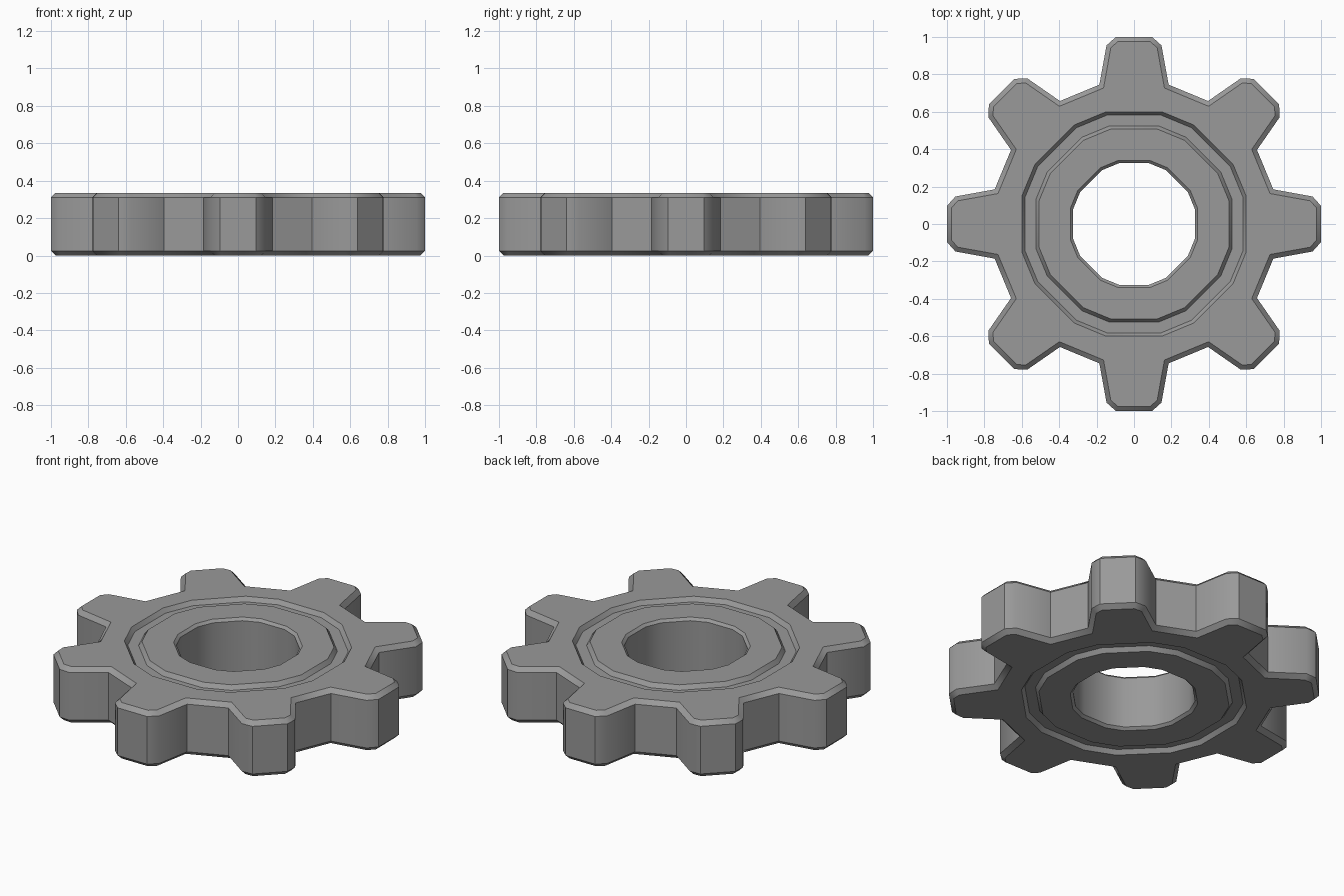
import bpy, bmesh, math
from mathutils import Vector

if "Cube" in bpy.data.objects:
    bpy.data.objects.remove(bpy.data.objects["Cube"])

H = 0.335          # gear thickness
BEVEL = 0.025      # edge bevel
ROOT_R = 0.768     # radius at tooth roots
HALF = math.radians(13.95)
TEETH = 8

steel = bpy.data.materials.new("steel_grey")
steel.diffuse_color = (0.32, 0.32, 0.32, 1)
steel.use_nodes = True
steel.node_tree.nodes["Principled BSDF"].inputs["Base Color"].default_value = steel.diffuse_color

# One tooth pointing along +x, counter-clockwise
TOOTH = [(0.745, -0.185), (0.955, -0.147), (1.0, -0.097),
         (1.0, 0.097), (0.955, 0.147), (0.745, 0.185)]


def outline():
    pts = []
    for k in range(TEETH):
        a = k * math.tau / TEETH
        for x, y in TOOTH:
            pts.append(Vector((x * math.cos(a) - y * math.sin(a),
                               x * math.sin(a) + y * math.cos(a))))
    return pts


def inset(pts, d):
    # Mitred inward offset of a counter-clockwise outline
    out = []
    n = len(pts)
    for i in range(n):
        e1 = (pts[i] - pts[i - 1]).normalized()
        e2 = (pts[(i + 1) % n] - pts[i]).normalized()
        n1, n2 = Vector((-e1.y, e1.x)), Vector((-e2.y, e2.x))
        out.append(pts[i] + (n1 + n2) * d / (1 + n1.dot(n2)))
    return out


def ring(apothem):
    # 16-sided ring whose corners line up with the tooth roots
    r = apothem / math.cos(HALF)
    return [Vector((r * math.cos(a), r * math.sin(a)))
            for k in range(TEETH)
            for a in (k * math.tau / TEETH - HALF, k * math.tau / TEETH + HALF)]


bm = bmesh.new()


def loop(pts, z):
    return [bm.verts.new((p.x, p.y, z)) for p in pts]


def bridge(a, b):
    n = len(a)
    for i in range(n):
        j = (i + 1) % n
        bm.faces.new((a[i], a[j], b[j], b[i]))


sides, bores = [], []
for s in (1, -1):
    def z(depth):
        return H / 2 + s * (H / 2 - depth)

    # Toothed rim with bevelled edge
    wall = loop(outline(), z(BEVEL))
    rim = loop(inset(outline(), BEVEL), z(0))
    bridge(wall, rim)

    # Circular groove, inner flange and bevelled bore
    rings = [loop(ring(r), z(d)) for r, d in
             ((0.60, 0), (0.582, 0.025), (0.525, 0.025), (0.507, 0),
              (0.34, 0), (0.325, 0.015))]
    for a, b in zip(rings, rings[1:]):
        bridge(a, b)

    # Flat face between groove and rim: tooth plates and valley quads
    g = rings[0]
    n = len(rim)
    for k in range(TEETH):
        t = rim[6 * k:6 * k + 6]
        bm.faces.new((g[2 * k], t[0], t[5], g[2 * k + 1]))
        bm.faces.new(t)
        bm.faces.new((g[2 * k + 1], t[5], rim[(6 * k + 6) % n], g[(2 * k + 2) % 16]))
    sides.append(wall)
    bores.append(rings[-1])

# Outer tooth walls and bore wall
bridge(*sides)
bridge(*bores)
bmesh.ops.recalc_face_normals(bm, faces=bm.faces)

mesh = bpy.data.meshes.new("gear_wheel")
bm.to_mesh(mesh)
bm.free()
gear = bpy.data.objects.new("gear_wheel", mesh)
bpy.context.collection.objects.link(gear)
mesh.materials.append(steel)

bpy.context.view_layer.objects.active = gear
gear.select_set(True)
bpy.ops.object.shade_smooth_by_angle(angle=math.radians(40))
